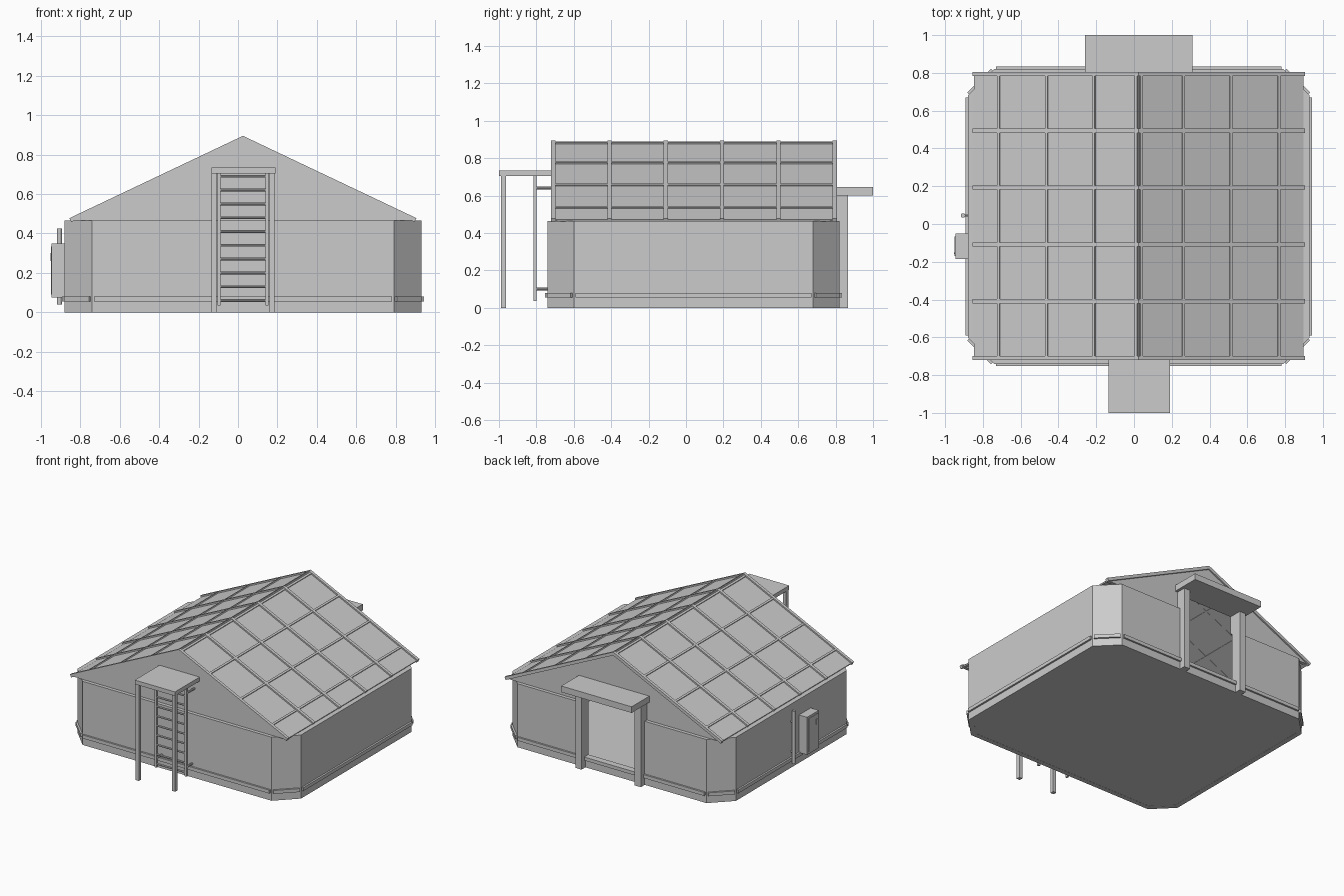
import bpy, bmesh, math
from mathutils import Vector, Matrix

if "Cube" in bpy.data.objects:
    bpy.data.objects.remove(bpy.data.objects["Cube"], do_unlink=True)

grey = bpy.data.materials.new("plain grey")
GREY = (0.6, 0.6, 0.6, 1.0)
grey.diffuse_color = GREY
grey.use_nodes = True
grey.node_tree.nodes["Principled BSDF"].inputs["Base Color"].default_value = GREY

CX, CY = 0.025, 0.04          # building centre
HX, HY, CH = 0.905, 0.78, 0.14  # half sizes and corner chamfer
WALL_TOP, WALL = 0.465, 0.035


def finish(name, bm):
    bmesh.ops.recalc_face_normals(bm, faces=bm.faces)
    mesh = bpy.data.meshes.new(name)
    bm.to_mesh(mesh)
    bm.free()
    mesh.materials.append(grey)
    obj = bpy.data.objects.new(name, mesh)
    bpy.context.scene.collection.objects.link(obj)
    return obj


def box(name, x, y, z, matrix=None):
    """Box from (min, max) pairs, optionally placed by a matrix."""
    bm = bmesh.new()
    bmesh.ops.create_cube(bm, size=1)
    for v in bm.verts:
        v.co = Vector([(a + b) / 2 + c * (b - a) for (a, b), c in zip((x, y, z), v.co)])
    if matrix:
        bm.transform(matrix)
    return finish(name, bm)


def prism(name, points, offset):
    """Extrude a planar outline by a vector."""
    bm = bmesh.new()
    face = bm.faces.new([bm.verts.new(p) for p in points])
    out = bmesh.ops.extrude_face_region(bm, geom=[face])
    bmesh.ops.translate(bm, vec=offset, verts=[g for g in out["geom"] if isinstance(g, bmesh.types.BMVert)])
    return finish(name, bm)


def rod(name, start, end, radius, sides=8):
    start, end = Vector(start), Vector(end)
    axis = end - start
    bm = bmesh.new()
    bmesh.ops.create_cone(bm, cap_ends=True, segments=sides, radius1=radius, radius2=radius, depth=axis.length)
    bm.transform(Matrix.Translation((start + end) / 2) @ axis.to_track_quat("Z", "Y").to_matrix().to_4x4())
    return finish(name, bm)


def octagon(inset, z):
    hx, hy, c = HX - inset, HY - inset, CH - 0.586 * inset
    quarter = [(hx, hy - c), (hx - c, hy)]
    loop = []
    for sx, sy in ((1, 1), (-1, 1), (-1, -1), (1, -1)):
        pts = quarter if sx * sy > 0 else quarter[::-1]
        loop += [Vector((CX + sx * x, CY + sy * y, z)) for x, y in pts]
    return loop


def cut(obj, x, y, z):
    """Cut a rectangular opening."""
    cutter = box("opening_cutter", x, y, z)
    cutter.hide_render = True
    mod = obj.modifiers.new("opening", "BOOLEAN")
    mod.operation, mod.solver, mod.object = "DIFFERENCE", "EXACT", cutter
    bpy.context.view_layer.objects.active = obj
    bpy.ops.object.modifier_apply(modifier=mod.name)
    bpy.data.objects.remove(cutter, do_unlink=True)


# Chamfered wall ring
bm = bmesh.new()
rings = [[bm.verts.new(p) for p in octagon(i, z)]
         for i, z in ((0, 0), (0, WALL_TOP), (WALL, WALL_TOP), (WALL, 0))]
for r in range(4):
    a, b = rings[r], rings[(r + 1) % 4]
    for k in range(8):
        n = (k + 1) % 8
        bm.faces.new((a[k], a[n], b[n], b[k]))
walls = finish("walls", bm)
prism("floor", octagon(WALL - 0.005, 0.001), Vector((0, 0, 0.06)))

# Base trim along every wall
corners = octagon(0, 0.0675)
for k in range(8):
    p, q = corners[k], corners[(k + 1) % 8]
    d = q - p
    half = d.length / 2 - 0.01
    place = Matrix.Translation((p + q) / 2) @ Matrix.Rotation(math.atan2(d.y, d.x), 4, "Z")
    box(f"base_trim_{k + 1}", (-half, half), (-0.013, 0.002), (-0.0125, 0.0125), place)

# Gable walls
for name, y in (("front_gable", -0.715), ("back_gable", 0.77)):
    gable = prism(name, [(CX - 0.87, y, WALL_TOP), (CX + 0.87, y, WALL_TOP), (CX, y, 0.875)],
                  Vector((0, 0.025, 0)))
    if name == "back_gable":
        cut(gable, (-0.19, 0.24), (0.6, 1), (0.3, 0.6))
cut(walls, (-0.19, 0.24), (0.6, 1), (0.08, 0.6))

# Roof slopes with rafters and purlins
RIDGE, SLOPE = 0.895, math.atan2(0.415, 0.875)
LENGTH = 0.88 / math.cos(SLOPE)
for side, s in (("left", 1), ("right", -1)):
    place = Matrix.Translation((CX, 0, RIDGE)) @ Matrix.Rotation(s * SLOPE, 4, "Y")

    def along(a, b):
        return tuple(sorted((s * a, s * b)))

    box(f"{side}_roof_panel", along(0, LENGTH - 0.005), (-0.715, 0.797), (-0.02, -0.01), place)
    for k in range(6):
        y = -0.71 + k * 0.301
        box(f"{side}_rafter_{k + 1}", along(0, LENGTH), (y - 0.011, y + 0.011), (-0.022, 0), place)
    for k, x in enumerate((0.016, 0.24, 0.49, 0.745)):
        t = x / math.cos(SLOPE)
        box(f"{side}_purlin_{k + 1}", along(t - 0.007, t + 0.007), (-0.71, 0.795), (-0.024, -0.002), place)

# Back doorway
box("back_canopy", (-0.26, 0.31), (0.785, 1.0), (0.60, 0.645))
for side, s in (("left", 1), ("right", -1)):
    x = CX + s * 0.24
    box(f"back_{side}_post", (x - 0.025, x + 0.025), (0.79, 0.865), (0, 0.60))

# Front canopy, posts and ladder
box("front_canopy", (-0.135, 0.19), (-1.0, -0.71), (0.705, 0.735))
for side, s in (("left", 1), ("right", -1)):
    x = CX + s * 0.147
    box(f"front_{side}_post", (x - 0.013, x + 0.013), (-0.99, -0.963), (0, 0.705))
    x = CX + s * 0.122
    box(f"ladder_{side}_rail", (x - 0.008, x + 0.008), (-0.815, -0.798), (0.035, 0.705))
    for level, z in (("lower", 0.10), ("upper", 0.64)):
        rod(f"ladder_{side}_{level}_bracket", (x, -0.80, z), (x, -0.70, z), 0.008)
for k in range(10):
    z = 0.06 + k * 0.07
    rod(f"ladder_rung_{k + 1}", (CX - 0.118, -0.806, z), (CX + 0.118, -0.806, z), 0.007)

# Side utility box and pipe
box("utility_box", (-0.945, -0.87), (-0.185, -0.05), (0.075, 0.35))
box("utility_box_door", (-0.949, -0.944), (-0.17, -0.065), (0.09, 0.335))
box("utility_box_handle", (-0.952, -0.945), (-0.16, -0.15), (0.26, 0.30))
rod("side_pipe", (-0.905, 0.045, 0.04), (-0.905, 0.045, 0.425), 0.012, 12)
for z in (0.12, 0.34):
    rod("pipe_clip", (-0.905, 0.045, z), (-0.875, 0.045, z), 0.006)
